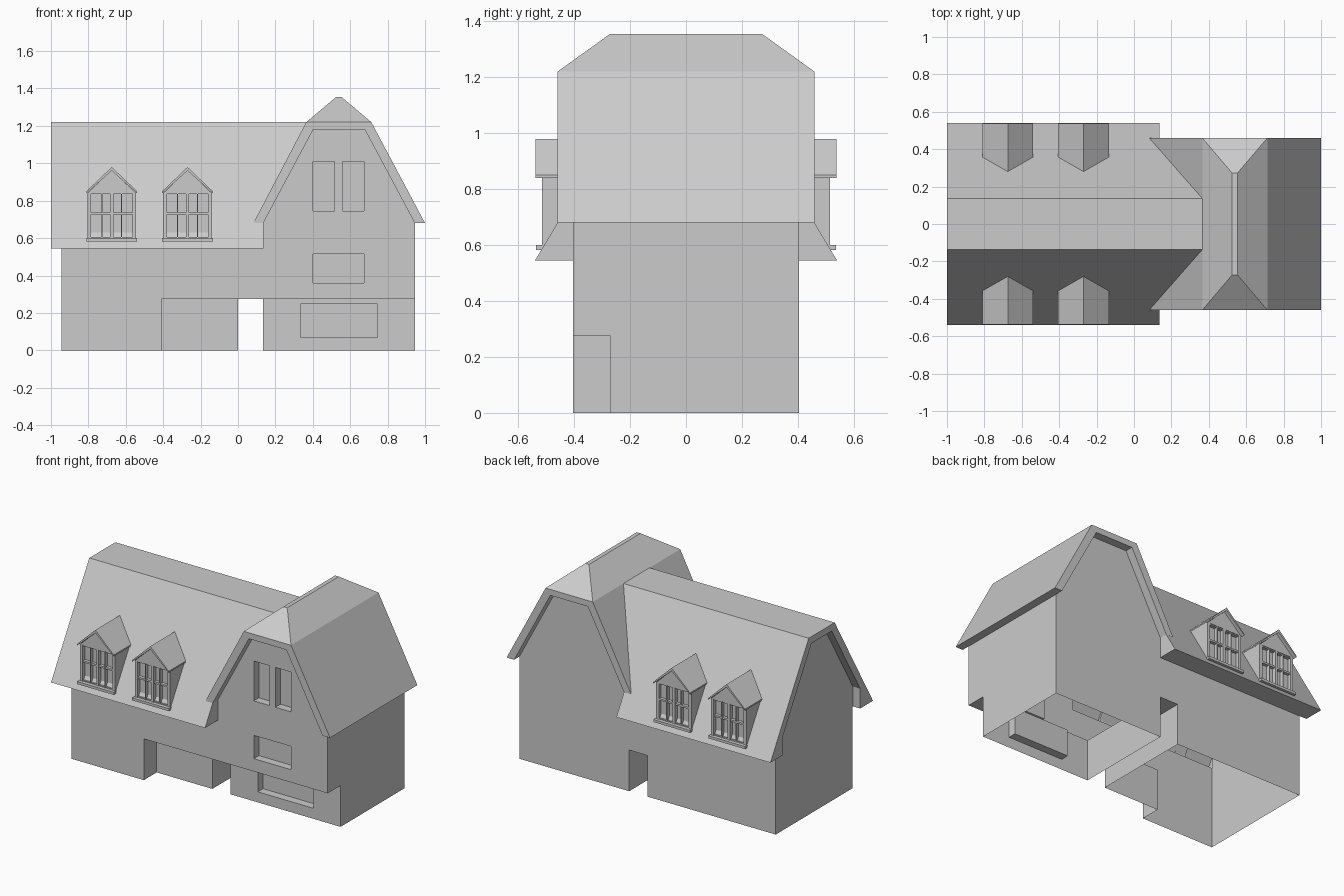
import bpy, bmesh

if "Cube" in bpy.data.objects:
    bpy.data.objects.remove(bpy.data.objects["Cube"])

grey = bpy.data.materials.new("plain_grey")
grey.diffuse_color = (0.6, 0.6, 0.6, 1)
grey.use_nodes = True
grey.node_tree.nodes["Principled BSDF"].inputs["Base Color"].default_value = grey.diffuse_color


def finish(bm, name):
    bmesh.ops.recalc_face_normals(bm, faces=bm.faces[:])
    me = bpy.data.meshes.new(name)
    bm.to_mesh(me)
    bm.free()
    me.materials.append(grey)
    ob = bpy.data.objects.new(name, me)
    bpy.context.collection.objects.link(ob)
    return ob


def add_hull(bm, pts):
    """Convex solid around the points."""
    part = bmesh.new()
    for p in pts:
        part.verts.new(p)
    bmesh.ops.convex_hull(part, input=part.verts[:])
    bmesh.ops.dissolve_limit(part, angle_limit=0.01, verts=part.verts[:], edges=part.edges[:])
    tmp = bpy.data.meshes.new("tmp")
    part.to_mesh(tmp)
    part.free()
    bm.from_mesh(tmp)
    bpy.data.meshes.remove(tmp)


def add_box(bm, x0, x1, y0, y1, z0, z1):
    add_hull(bm, [(x, y, z) for x in (x0, x1) for y in (y0, y1) for z in (z0, z1)])


def box(name, *dims):
    bm = bmesh.new()
    add_box(bm, *dims)
    return finish(bm, name)


def prism(name, profile, axis, a, b):
    """Extrude an outline along x (profile is y,z) or y (profile is x,z)."""
    def at(p, t):
        return (t, p[0], p[1]) if axis == "x" else (p[0], t, p[1])
    bm = bmesh.new()
    lo = [bm.verts.new(at(p, a)) for p in profile]
    hi = [bm.verts.new(at(p, b)) for p in profile]
    bm.faces.new(lo)
    bm.faces.new(hi)
    n = len(profile)
    for i in range(n):
        j = (i + 1) % n
        bm.faces.new((lo[i], lo[j], hi[j], hi[i]))
    return finish(bm, name)


def combine(target, other, op):
    mod = target.modifiers.new("bool", "BOOLEAN")
    mod.operation = op
    mod.solver = "EXACT"
    mod.object = other
    bpy.context.view_layer.objects.active = target
    bpy.ops.object.modifier_apply(modifier=mod.name)
    bpy.data.objects.remove(other)


# walls, with the gable of the right wing reaching just into its roof
house = prism("house_shell", [
    (-.945, 0), (.945, 0), (.945, .69), (.68, 1.19), (.40, 1.19),
    (.131, .69), (.131, .6), (-.945, .6)], "y", -.405, .405)

# left roof, flat topped, with a recessed gable end
left_roof = prism("left_roof", [(-.54, .545), (-.137, 1.22), (.137, 1.22), (.54, .545)], "x", -1, .54)
combine(left_roof, prism("cutter", [
    (-.405, .5), (-.405, .677), (-.107, 1.175), (.107, 1.175), (.405, .677), (.405, .5)],
    "x", -1.1, -.946), "DIFFERENCE")
for s in (-1, 1):
    combine(left_roof, box("cutter", .135, 1, *sorted((s * .403, s * .8)), .4, 1.4), "DIFFERENCE")

# right roof with clipped hips and overhanging gables
bm = bmesh.new()
add_hull(bm, [(x, s * y, z) for s in (-1, 1) for x, y, z in (
    (.082, .46, .68), (1, .46, .68), (.365, .46, 1.22), (.713, .46, 1.22),
    (.525, .272, 1.355), (.553, .272, 1.355))])
right_roof = finish(bm, "right_roof")
combine(right_roof, prism("cutter", [
    (.135, .6), (.945, .6), (.945, .68), (.678, 1.18), (.402, 1.18), (.135, .68)],
    "y", -.6, .6), "DIFFERENCE")

combine(house, right_roof, "UNION")
combine(house, left_roof, "UNION")

# set-back ground floor, through passage and window pockets
for dims in ((-.41, 1.1, -.7, -.27, -.1, .275),
             (0, .135, -.6, .6, -.1, .274),
             (.40, .515, -.43, -.352, .745, 1.01),
             (.56, .675, -.43, -.352, .745, 1.01),
             (.40, .675, -.43, -.352, .36, .515),
             (.335, .745, -.33, -.215, .07, .248)):
    combine(house, box("cutter", *dims), "DIFFERENCE")

# the shell is open underneath
bm = bmesh.new()
bm.from_mesh(house.data)
floor = [f for f in bm.faces if all(abs(v.co.z) < .001 for v in f.verts)]
bmesh.ops.delete(bm, geom=floor, context="FACES")
bmesh.ops.dissolve_limit(bm, angle_limit=0.005, verts=bm.verts[:], edges=bm.edges[:])
bm.to_mesh(house.data)
bm.free()


def roof_y(z):
    """Distance from the centre line to the left roof slope at height z."""
    return .54 - (z - .545) * .403 / .675 - .006


# dormers: two at the front, two mirrored at the back
for s, side in ((-1, "front"), (1, "back")):
    for cx, place in ((-.675, "left"), (-.27, "right")):
        bm = bmesh.new()

        def bar(x0, x1, y0, y1, z0, z1):
            add_box(bm, cx + x0, cx + x1, s * y0, s * y1, z0, z1)

        # glazed body and gable front
        add_hull(bm, [(cx + x, s * y, z) for x, y, z in (
            (-.13, .49, .6), (.13, .49, .6), (-.13, .49, .85), (.13, .49, .85),
            (-.13, roof_y(.85), .85), (.13, roof_y(.85), .85),
            (0, .49, .97), (0, roof_y(.97), .97))])
        add_hull(bm, [(cx + x, s * y, z) for y in (.515, .48)
                      for x, z in ((-.128, .842), (.128, .842), (0, .965))])
        # posts, glazing bars and sill
        for x0, x1 in ((-.13, -.11), (-.056, -.05), (-.009, .009), (.05, .056), (.11, .13)):
            bar(x0, x1, .48, .515, .595, .845)
        for z in (.595, .725, .835):
            bar(-.125, .125, .48, .511, z, z + .012)
        bar(-.135, .135, .48, .536, .583, .6)
        # roof slopes
        for side_x in (-1, 1):
            add_hull(bm, [(cx + side_x * x, s * y, z) for x, z in (
                (.136, .84), (.136, .85), (0, .98), (0, .96))
                for y in (.538, roof_y(z))])
        finish(bm, f"dormer_{side}_{place}")
